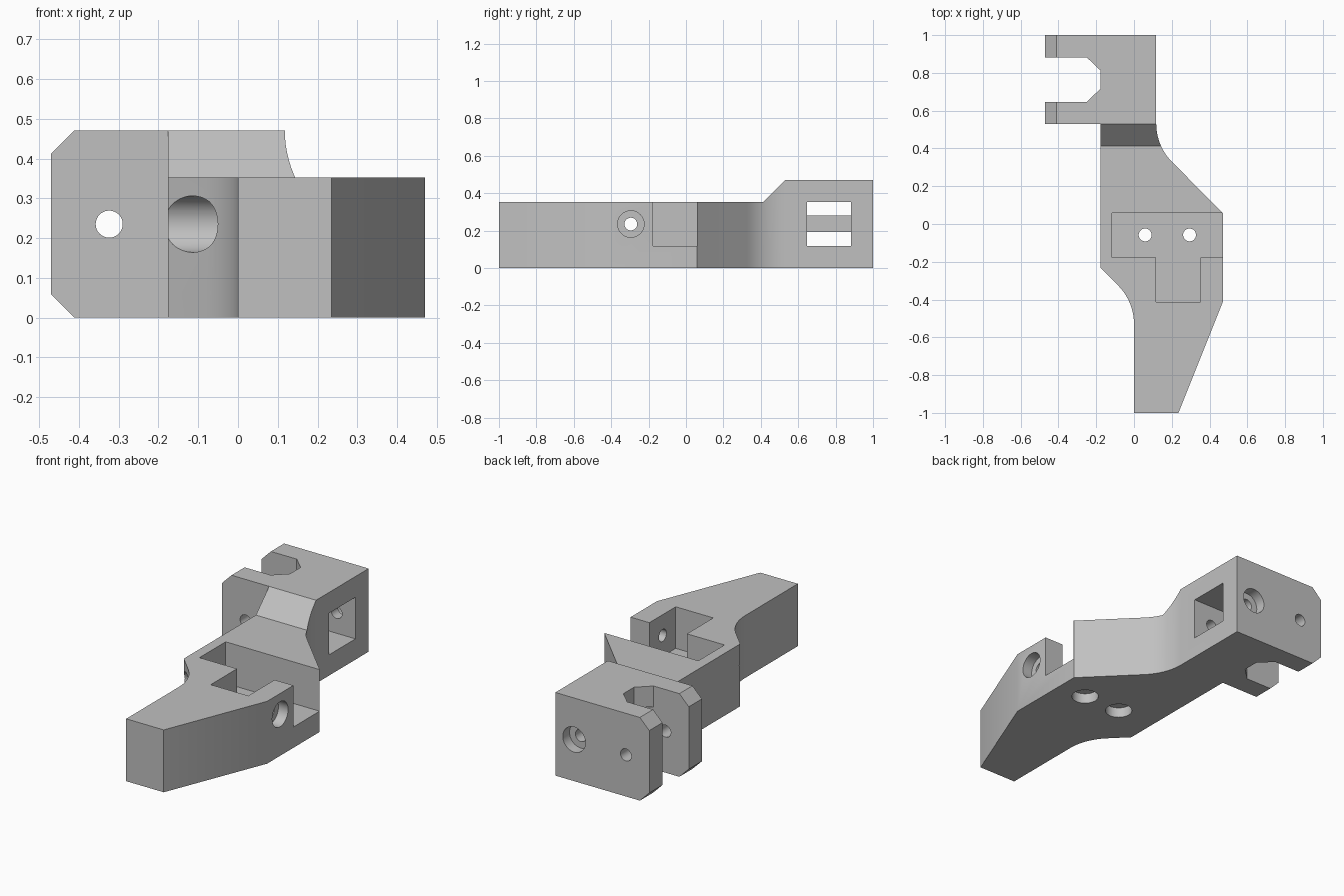
import bpy, math
from mathutils import Vector

if "Cube" in bpy.data.objects:
    bpy.data.objects.remove(bpy.data.objects["Cube"], do_unlink=True)

U = 0.1176          # design module
TOP, DECK = 4 * U, 3 * U
MID = 2 * U         # height of all bore axes


def prism(name, points, lo, hi, axis="z"):
    """Extrude a closed 2D profile along an axis (z: xy, y: xz, x: yz)."""
    def place(p, h):
        return {"z": (p[0], p[1], h), "y": (p[0], h, p[1]), "x": (h, p[0], p[1])}[axis]
    n = len(points)
    verts = [place(p, lo) for p in points] + [place(p, hi) for p in points]
    faces = [list(range(n))[::-1], list(range(n, 2 * n))]
    faces += [(i, (i + 1) % n, n + (i + 1) % n, n + i) for i in range(n)]
    mesh = bpy.data.meshes.new(name)
    mesh.from_pydata(verts, [], faces)
    obj = bpy.data.objects.new(name, mesh)
    bpy.context.collection.objects.link(obj)
    bpy.context.view_layer.objects.active = obj
    obj.select_set(True)
    bpy.ops.object.mode_set(mode="EDIT")
    bpy.ops.mesh.select_all(action="SELECT")
    bpy.ops.mesh.normals_make_consistent(inside=False)
    bpy.ops.object.mode_set(mode="OBJECT")
    obj.select_set(False)
    return obj


def rect(a0, a1, b0, b1):
    return [(a0, b0), (a1, b0), (a1, b1), (a0, b1)]


def circle(a, b, r, n=48):
    return [(a + r * math.cos(2 * math.pi * i / n),
             b + r * math.sin(2 * math.pi * i / n)) for i in range(n)]


def fillet(before, corner, after, r, steps=12):
    """Points of an arc rounding a profile corner."""
    c = Vector(corner)
    u, v = (Vector(before) - c).normalized(), (Vector(after) - c).normalized()
    half = u.angle(v) / 2
    centre = c + (u + v).normalized() * r / math.sin(half)
    start = c + u * r / math.tan(half) - centre
    end = c + v * r / math.tan(half) - centre
    sweep = start.angle(end)
    return [tuple(centre + (start * math.sin((1 - t) * sweep) + end * math.sin(t * sweep))
                  / math.sin(sweep)) for t in (i / steps for i in range(steps + 1))]


def cut(body, *cutter):
    tool = prism("cutter", *cutter)
    tool.hide_render = True
    mod = body.modifiers.new("cut", "BOOLEAN")
    mod.operation, mod.solver, mod.object = "DIFFERENCE", "EXACT", tool
    bpy.context.view_layer.objects.active = body
    bpy.ops.object.modifier_apply(modifier=mod.name)
    mesh = tool.data
    bpy.data.objects.remove(tool)
    bpy.data.meshes.remove(mesh)


bpy.ops.object.select_all(action="DESELECT")

# Plan outline: tail, waist, tall block and the two fork arms
shoulder, hip = (4 * U, U / 2), (-1.5 * U, -0.233)
slot_lo, slot_hi = 0.647, 0.882
outline = [(0, -1), (2 * U, -1), (4 * U, -0.412), shoulder]
outline += fillet(shoulder, (U, 0.412), (U, 1), 0.29)
outline += [(U, 1), (-4 * U, 1), (-4 * U, slot_hi), (-0.25, slot_hi),
            (-1.5 * U, slot_hi - 0.07), (-1.5 * U, slot_lo + 0.07), (-0.25, slot_lo),
            (-4 * U, slot_lo), (-4 * U, 0.53), (-1.5 * U, 0.53), hip]
outline += fillet(hip, (0, -0.41), (0, -1), 0.29)
body = prism("bracket_body", outline, 0, TOP)

# Lowered deck with a ramp up to the tall block
cut(body, [(-1.2, DECK), (0.412, DECK), (0.53, TOP), (0.63, TOP + 0.1), (-1.2, TOP + 0.1)],
    -1, 1, "x")

# Bevelled upper and lower corners of the fork tips
for edge, s in ((0, 1), (TOP, -1)):
    x, b = -4 * U, U / 2
    cut(body, [(x - b, edge + 2 * b * s), (x + 2 * b, edge - b * s), (x - b, edge - b * s)],
        0.4, 1.1, "y")

# T-shaped pocket, open on the side
y0, y1, y2 = -0.412, -1.5 * U, U / 2 - 0.001
cut(body, [(U, y0), (3 * U, y0), (3 * U, y1), (0.6, y1), (0.6, y2), (-U, y2), (-U, y1), (U, y1)],
    U, 0.6)

# Side window and the two slits leading to the fork slot
cut(body, rect(slot_lo, slot_hi, U, DECK), -U, 0.3, "x")
for z0, z1 in ((U, 0.192), (0.281, DECK)):
    cut(body, rect(slot_lo, slot_hi, z0, z1), -0.35, -U / 2, "x")

# Bores: centre, radius, range, axis
SMALL, BIG = 0.034, 0.071
cross_y, deck_y = -0.295, -0.058
bores = [
    ((-0.324, MID), SMALL, 0.4, 1.1, "y"),
    ((0, MID), SMALL, 0.53, 1.1, "y"), ((0, MID), BIG, 0.94, 1.1, "y"),
    ((cross_y, MID), SMALL, -0.4, 0.6, "x"),
    ((cross_y, MID), BIG, 0.41, 0.6, "x"), ((cross_y, MID), BIG, -0.4, 0.055, "x"),
]
for x in (U / 2, 2.5 * U):
    bores += [((x, deck_y), SMALL, -0.1, 0.2, "z"), ((x, deck_y), BIG, -0.1, 0.058, "z")]
for (a, b), r, lo, hi, axis in bores:
    cut(body, circle(a, b, r), lo, hi, axis)

# Single matt grey colour
grey = bpy.data.materials.new("plain_grey")
grey.use_nodes = True
grey.diffuse_color = (0.53, 0.53, 0.53, 1)
grey.node_tree.nodes["Principled BSDF"].inputs["Base Color"].default_value = (0.53, 0.53, 0.53, 1)
body.data.materials.clear()
body.data.materials.append(grey)
for poly in body.data.polygons:
    poly.material_index = 0

body.select_set(True)
bpy.context.view_layer.objects.active = body
bpy.ops.object.shade_smooth_by_angle(angle=math.radians(30))
